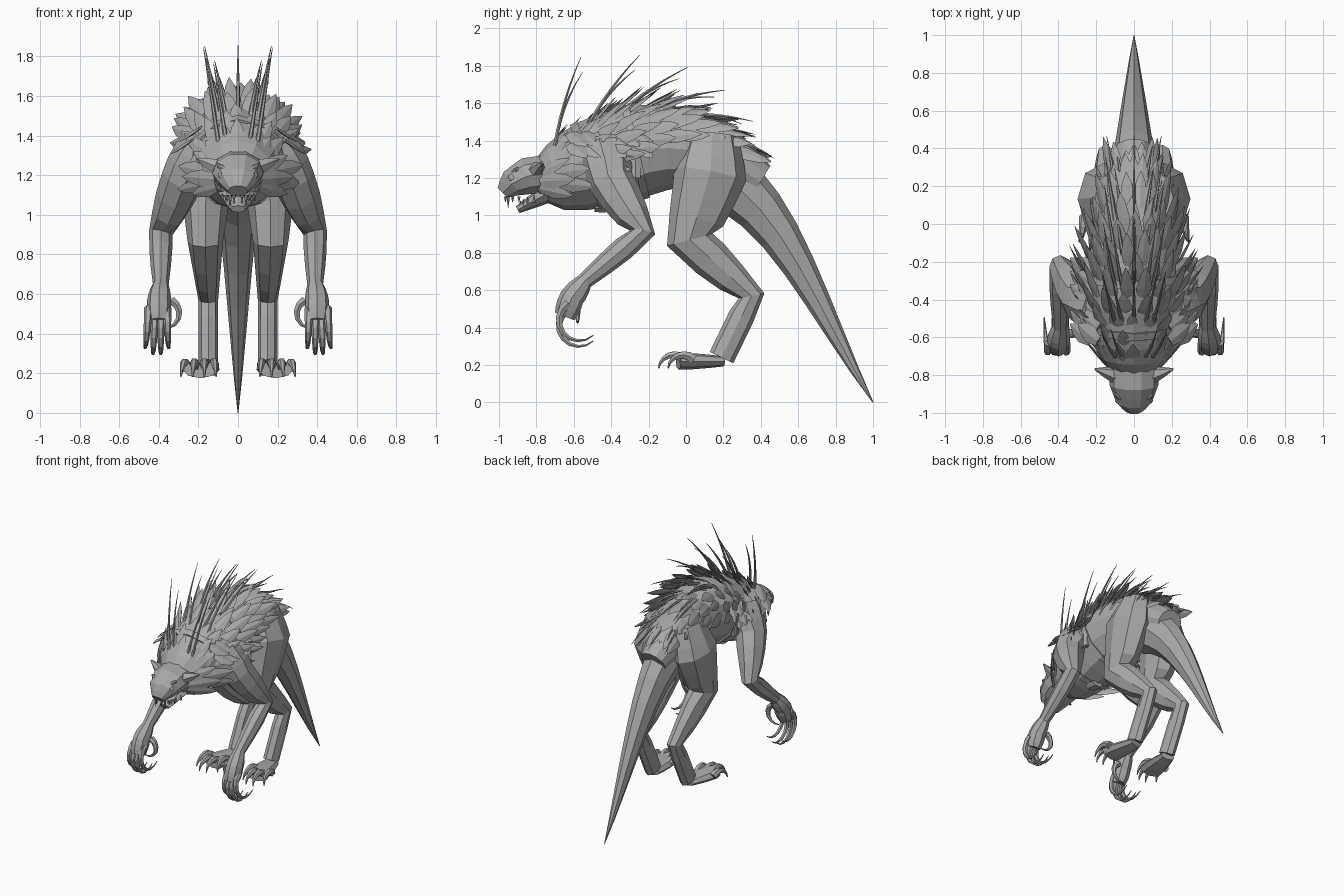
import bpy, bmesh, random
from math import sin, cos, pi, tau, radians
from mathutils import Vector, Matrix

random.seed(4)
cube = bpy.data.objects.get("Cube")
if cube:
    bpy.data.objects.remove(cube)

X, Y, Z = Vector((1, 0, 0)), Vector((0, 1, 0)), Vector((0, 0, 1))
SHADE = 0.4
stone_grey = bpy.data.materials.new("stone_grey")
stone_grey.use_nodes = True
stone_grey.diffuse_color = (SHADE, SHADE, SHADE, 1)
shader = stone_grey.node_tree.nodes["Principled BSDF"]
shader.inputs["Base Color"].default_value = stone_grey.diffuse_color


def tube(bm, points, radii, flat=1, sides=8, ref=X):
    """Loft rings along a path; flat scales the depth against the width."""
    loops = []
    last = len(points) - 1
    for i, (point, radius) in enumerate(zip(points, radii)):
        tangent = Vector()
        if i > 0:
            tangent += (point - points[i - 1]).normalized()
        if i < last:
            tangent += (points[i + 1] - point).normalized()
        tangent.normalize()
        across = (ref - tangent * ref.dot(tangent)).normalized()
        deep = tangent.cross(across) * flat
        angles = [k * tau / sides for k in range(sides)]
        loops.append([bm.verts.new(point + (across * cos(a) + deep * sin(a)) * radius)
                      for a in angles])
    for low, high in zip(loops, loops[1:]):
        for k in range(sides):
            j = (k + 1) % sides
            bm.faces.new((low[k], low[j], high[j], high[k]))
    bm.faces.new(loops[0])
    bm.faces.new(loops[-1])


def limb(bm, joints, radii, flat=1, muscle=0.1, cuts=3, sides=8):
    """Tube through joints, each bone swelling a little between its ends."""
    points, sizes = [], []
    joints = [Vector(j) for j in joints]
    for i in range(len(joints) - 1):
        for k in range(cuts):
            f = k / cuts
            points.append(joints[i].lerp(joints[i + 1], f))
            size = radii[i] + (radii[i + 1] - radii[i]) * f
            sizes.append(size * (1 + muscle * sin(pi * f)))
    tube(bm, points + joints[-1:], sizes + radii[-1:], flat, sides)


def horn(bm, start, way, length, radius, axis=X, bend=0, steps=6, ref=X):
    """Tapering spike that turns steadily about an axis."""
    point, way = Vector(start), Vector(way).normalized()
    points, radii = [point.copy()], [radius]
    turn = Matrix.Rotation(radians(bend) / steps, 3, axis)
    for k in range(steps):
        point += way * length / steps
        way = turn @ way
        points.append(point.copy())
        radii.append(radius * max(1 - (k + 1) / steps, 0.05) ** 0.7)
    tube(bm, points, radii, sides=6, ref=ref)


def plate(bm, base, way, length, width, ref):
    """Thin lance-shaped feather."""
    reach = (0, 0.4, 0.75, 1)
    points = [base + way * length * d for d in reach]
    tube(bm, points, [width * s for s in (0.6, 1, 0.65, 0.05)], flat=0.2, sides=4, ref=ref)


def finish(name, bm, mirror=False):
    bmesh.ops.recalc_face_normals(bm, faces=bm.faces)
    mesh = bpy.data.meshes.new(name)
    bm.to_mesh(mesh)
    bm.free()
    mesh.materials.append(stone_grey)
    part = bpy.data.objects.new(name, mesh)
    bpy.context.collection.objects.link(part)
    if mirror:
        part.modifiers.new("Mirror", "MIRROR").use_mirror_merge = False


def limb_part(name, joints, radii, mirror=False, **options):
    bm = bmesh.new()
    limb(bm, joints, radii, **options)
    finish(name, bm, mirror)


def body_at(y):
    """Centre and radius of the arched torso."""
    f = min(max((y + 0.8) / 1.2, 0), 1)
    centre = Vector((0, y, 1.18 + 0.18 * sin(pi * f ** 1.3)))
    return centre, 0.1 + 0.15 * sin(pi * f ** 0.7)


# torso
bm = bmesh.new()
stations = [body_at(-0.8 + 0.1 * k) for k in range(13)]
tube(bm, [s[0] for s in stations], [s[1] for s in stations], sides=12)
finish("torso", bm)

# tail, bowed upward and tapering to the ground
bm = bmesh.new()
along = [k / 8 for k in range(9)]
bow = [0.18 * sin(pi * f) * (1.25 - f) for f in along]
tube(bm, [Vector((0, 0.2 + 0.8 * f, 1.2 * (1 - f) + b)) for f, b in zip(along, bow)],
     [0.135 * (1 - f) ** 0.95 + 0.002 for f in along], flat=1.25)
finish("tail", bm)

# head
limb_part("skull", [(0, -0.7, 1.23), (0, -0.85, 1.21), (0, -0.93, 1.17), (0, -0.98, 1.12)],
          [0.13, 0.13, 0.1, 0.05], flat=0.8, muscle=0, cuts=2, sides=10)
limb_part("lower_jaw", [(0, -0.7, 1.14), (0, -0.9, 1.03)], [0.11, 0.04], flat=0.5)
limb_part("brows", [(0.03, -0.95, 1.21), (0.1, -0.9, 1.25)], [0.01, 0.01], True, muscle=0.4)
bm = bmesh.new()
horn(bm, (0.1, -0.8, 1.24), (1, 0.3, 0.4), 0.12, 0.045, ref=Y)
finish("ears", bm, True)
bm = bmesh.new()
bmesh.ops.create_uvsphere(bm, u_segments=10, v_segments=6, radius=0.022)
bmesh.ops.translate(bm, verts=bm.verts, vec=(0.08, -0.93, 1.2))
finish("eyes", bm, True)
bm = bmesh.new()
for k in range(4):
    x = 0.02 + 0.02 * k
    y = -0.97 + x * x * 12
    horn(bm, (x, y, 1.1), -Z, 0.06 if k == 1 else 0.03, 0.01)
    horn(bm, (x, y + 0.08, 1.03 + x / 2), Z, 0.04, 0.01)
finish("teeth", bm, True)

# arms and clawed hands
limb_part("arms", [(0.18, -0.45, 1.36), (0.28, -0.4, 1.18), (0.39, -0.23, 0.91),
                   (0.39, -0.54, 0.65), (0.4, -0.61, 0.56), (0.4, -0.65, 0.46)],
          [0.11, 0.11, 0.06, 0.04, 0.06, 0.05], True, flat=1.1)
bm = bmesh.new()
for k in range(4):
    rise = 0.03 * (k in (0, 3))
    horn(bm, (0.36 + 0.03 * k, -0.63, 0.5 + rise), (0.05 * (k - 1), -1, -1), 0.36, 0.024, X, 190, 8)
horn(bm, (0.34, -0.58, 0.57), (-1, 0, -0.8), 0.22, 0.024, -Y, 170, ref=Y)
finish("fingers", bm, True)

# hind legs, feet and toes
limb_part("hind_legs", [(0.11, 0.14, 1.42), (0.16, 0.13, 1.22), (0.165, 0.02, 0.87),
                        (0.15, 0.35, 0.57), (0.15, 0.19, 0.24)],
          [0.1, 0.14, 0.09, 0.05, 0.05], True, flat=1.4, muscle=0)
limb_part("feet", [(0.15, 0.2, 0.22), (0.19, -0.04, 0.22)], [0.055, 0.09], True, flat=0.5)
bm = bmesh.new()
for k in range(4):
    back = 0.05 * (k in (0, 3))
    horn(bm, (0.125 + 0.045 * k, back - 0.01, 0.23), (0.1 * (k - 1), -1, 0.7), 0.18, 0.03, X, 130)
finish("toes", bm, True)

# feather coat: overlapping rows, raised at the mane and sleek at the rump
bm = bmesh.new()
rows = 12
for row in range(rows):
    f = row / (rows - 1)
    y = f - 0.78
    centre, radius = body_at(y)
    ahead, narrower = body_at(y + 0.05)
    slope = (ahead.z + narrower - centre.z - radius) / 0.05
    spread = radians(110 - 55 * f)
    count = 11 - row % 2 - int(f * 3)
    for k in range(count):
        angle = spread * (2 * k / (count - 1) - 1) + random.uniform(-0.06, 0.06)
        out = X * sin(angle) + Z * cos(angle)
        lift = 0.85 - 0.7 * f + random.uniform(-0.1, 0.15)
        way = Y + out * lift + Z * min(slope, 0.5) * 0.8 * max(out.z, 0.2)
        plate(bm, centre + out * radius * 0.93, way.normalized(), random.uniform(0.18, 0.26),
              random.uniform(0.035, 0.045), out.cross(Y))
finish("feather_coat", bm)

# shoulder plumage lying over the upper arms
bm = bmesh.new()
way = Vector((0.6, 0.5, -0.4))
across = Vector((0.7, 0, 0.7)).cross(way)
for k in range(6):
    for tier in range(2):
        base = Vector((0.19 + 0.04 * tier, 0.07 * k - 0.62, 1.44 - 0.06 * tier))
        plate(bm, base, way, 0.18, 0.05, across)
finish("shoulder_plumage", bm, True)

# long quills, upright at the neck and trailing toward the tail
bm = bmesh.new()
for k in range(6):
    f = k / 5
    centre, radius = body_at(0.9 * f - 0.7)
    pitch = radians(80 - 100 * f)
    way = Y * cos(pitch) + Z * sin(pitch)
    root = centre + Z * radius * 0.95
    length = 0.5 - 0.2 * f
    for side in (-1, 1):
        horn(bm, root + X * 0.1 * side, way + X * side * 0.15, length, 0.012, X, -15)
        horn(bm, root + X * 0.06 * side, way + X * side * 0.15, length * 0.85, 0.012, X, -25)
    if k:
        horn(bm, root, way, length, 0.012, X, -15)
finish("quills", bm)

# harness: chest bands and buckles
for name, y in (("front_strap", -0.52), ("rear_strap", -0.27)):
    bm = bmesh.new()
    edges = [body_at(y - 0.02), body_at(y + 0.02)]
    tube(bm, [e[0] for e in edges], [e[1] * 1.04 for e in edges], sides=12)
    finish(name, bm)
limb_part("chest_buckle", [(0, -0.49, 1.04), (0, -0.41, 1.04)], [0.05, 0.05], flat=0.5, sides=6)
limb_part("side_buckles", [(0.23, -0.27, 1.32), (0.23, -0.27, 1.2)], [0.02, 0.02], True, flat=1.6,
          muscle=0, sides=6)
